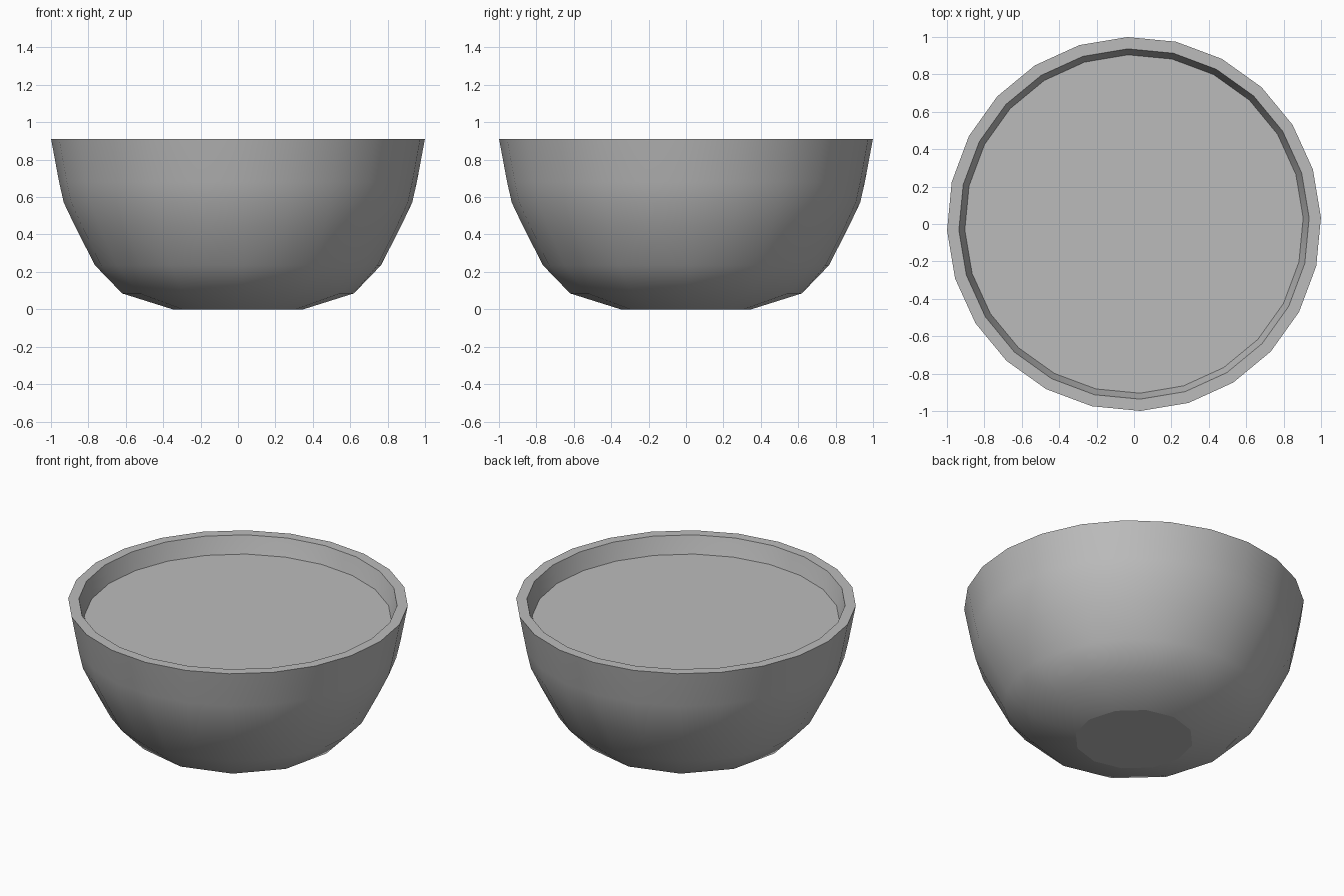
import bpy, bmesh, math
from mathutils import Vector

if "Cube" in bpy.data.objects:
    bpy.data.objects.remove(bpy.data.objects["Cube"], do_unlink=True)

grey = bpy.data.materials.new("mid grey")
grey.use_nodes = True
grey.diffuse_color = (0.5, 0.5, 0.5, 1)
grey.node_tree.nodes["Principled BSDF"].inputs["Base Color"].default_value = (0.5, 0.5, 0.5, 1)

TURN = math.radians(2)


def ring(bm, radius, z, sides):
    """Add a horizontal ring of vertices."""
    angles = [TURN + math.tau * i / sides for i in range(sides)]
    return [bm.verts.new((radius * math.cos(a), radius * math.sin(a), z)) for a in angles]


def finish(bm, name):
    """Turn a bmesh into a smooth-shaded grey object."""
    bmesh.ops.recalc_face_normals(bm, faces=bm.faces)
    mesh = bpy.data.meshes.new(name)
    bm.to_mesh(mesh)
    bm.free()
    mesh.materials.append(grey)
    obj = bpy.data.objects.new(name, mesh)
    bpy.context.collection.objects.link(obj)
    bpy.ops.object.select_all(action='DESELECT')
    obj.select_set(True)
    bpy.context.view_layer.objects.active = obj
    bpy.ops.object.shade_smooth_by_angle(angle=math.radians(40))
    return obj


# Bowl outside: rings with more sides towards the rim, wrapped in a hull
bm = bmesh.new()
for radius, z, sides in [(0.35, 0, 12), (0.62, 0.085, 12), (0.765, 0.235, 24),
                         (0.87, 0.44, 24), (0.932, 0.57, 24), (0.957, 0.68, 24), (1, 0.91, 24)]:
    ring(bm, radius, z, sides)
bmesh.ops.convex_hull(bm, input=bm.verts[:])
bmesh.ops.dissolve_limit(bm, angle_limit=math.radians(0.5), verts=bm.verts[:], edges=bm.edges[:])
bm.normal_update()
caps = [f for f in bm.faces if f.calc_center_median().z > 0.9]
bmesh.ops.delete(bm, geom=caps, context='FACES')

# Flat rim and inside wall, extruded inwards and down to the floor
edges = [e for e in bm.edges if e.is_boundary]
last = 1.0
for radius, z in [(0.937, 0.91), (0.905, 0.80), (0.78, 0.45), (0.5, 0.2)]:
    geom = bmesh.ops.extrude_edge_only(bm, edges=edges)["geom"]
    edges = [g for g in geom if isinstance(g, bmesh.types.BMEdge)]
    for v in [g for g in geom if isinstance(g, bmesh.types.BMVert)]:
        v.co = Vector((v.co.x * radius / last, v.co.y * radius / last, z))
    last = radius
bmesh.ops.contextual_create(bm, geom=edges)
bowl = finish(bm, "bowl")

# Crisp edge around the flat base
for e in bowl.data.edges:
    if all(bowl.data.vertices[i].co.z < 0.001 for i in e.vertices):
        e.use_edge_sharp = True

# Flat surface of the contents
bm = bmesh.new()
bm.faces.new(ring(bm, 0.907, 0.80, 24))
contents = finish(bm, "contents")
